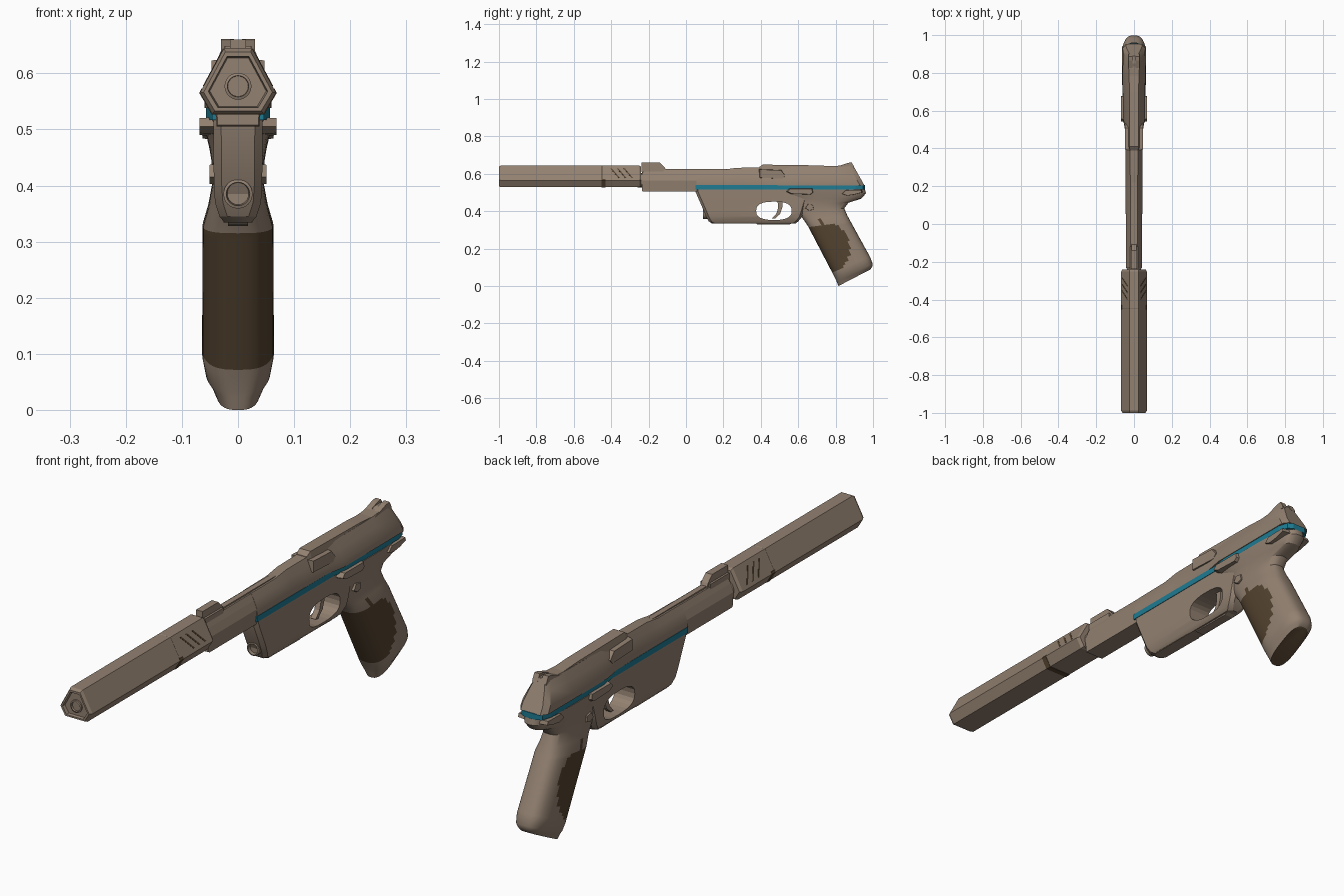
import bpy, bmesh, math
from mathutils import Vector

if "Cube" in bpy.data.objects:
    bpy.data.objects.remove(bpy.data.objects["Cube"])


def material(name, rgb):
    m = bpy.data.materials.new(name)
    m.diffuse_color = (*rgb, 1)
    m.use_nodes = True
    m.node_tree.nodes["Principled BSDF"].inputs["Base Color"].default_value = m.diffuse_color
    return m


BODY = material("brown_body", (0.29, 0.22, 0.165))
DARK = material("dark_brown_grip", (0.088, 0.056, 0.029))
BLUE = material("blue_stripe", (0.013, 0.20, 0.29))


def loft(name, rings, mat=BODY, smooth=None, mirror=False):
    """Skin a list of equal-length rings and cap both ends."""
    bm = bmesh.new()
    for s in ((1, -1) if mirror else (1,)):
        rows = [[bm.verts.new((p[0] * s, p[1], p[2])) for p in r] for r in rings]
        n = len(rows[0])
        for a, b in zip(rows, rows[1:]):
            for i in range(n):
                bm.faces.new((a[i], a[(i + 1) % n], b[(i + 1) % n], b[i]))
        bm.faces.new(rows[0])
        bm.faces.new(rows[-1])
    bmesh.ops.recalc_face_normals(bm, faces=bm.faces)
    me = bpy.data.meshes.new(name)
    bm.to_mesh(me)
    bm.free()
    me.materials.append(mat)
    ob = bpy.data.objects.new(name, me)
    bpy.context.collection.objects.link(ob)
    if smooth:
        bpy.ops.object.select_all(action='DESELECT')
        ob.select_set(True)
        bpy.context.view_layer.objects.active = ob
        bpy.ops.object.shade_smooth_by_angle(angle=math.radians(smooth))
    return ob


def prism(name, yz, x0, x1, mat=BODY, mirror=False, taper=1.0):
    """Extrude a side profile across x; taper shrinks the outer end."""
    cy = sum(p[0] for p in yz) / len(yz)
    cz = sum(p[1] for p in yz) / len(yz)
    outer = [(x1, cy + (y - cy) * taper, cz + (z - cz) * taper) for y, z in yz]
    return loft(name, [[(x0, y, z) for y, z in yz], outer], mat, mirror=mirror)


def rect(y0, y1, z0, z1):
    return [(y0, z0), (y1, z0), (y1, z1), (y0, z1)]


def oval(n, e):
    """Unit superellipse points."""
    f = lambda v: math.copysign(abs(v) ** (2 / e), v)
    return [(f(math.cos(2 * math.pi * i / n)), f(math.sin(2 * math.pi * i / n))) for i in range(n)]


def tube(name, z, steps, mat=BODY):
    """Turned part along y from (y, radius) steps."""
    return loft(name, [[(r * u, y, z + r * v) for u, v in oval(24, 2)] for y, r in steps], mat, 30)


# Suppressor: six-sided sleeve with a recessed muzzle face
HEX = [(-.025, .645), (.025, .645), (.068, .565), (.046, .528), (-.046, .528), (-.068, .565)]


def hex_ring(y, s):
    return [(x * s, y, .578 + (z - .578) * s) for x, z in HEX]


loft("suppressor", [hex_ring(y, s) for y, s in
     ((-.24, .9), (-.232 - .02, 1), (-.447, 1), (-.449, .985), (-.451, 1),
      (-.988, 1), (-1, .9), (-1, .78), (-.988, .74))])
tube("muzzle_ring", .577, [(-.98, .024), (-.994, .024), (-.996, .019), (-.985, .018)])
tube("suppressor_collar", .565, [(-.26, .038), (-.21, .038)])

# Dark lower band on the suppressor
loft("suppressor_band", [[(x * 1.015, y, z) for x, z in
     ((.064, .573), (.068, .565), (.046, .5265), (-.046, .5265), (-.068, .565), (-.064, .573))]
     for y in (-.452, -.43)], DARK)

# Slanted slots on the upper facets
def facet(y, t, off):
    return (.025 + .043 * t + .88 * off, y, .645 - .08 * t + .47 * off)


for i in range(3):
    y = -.405 + i * .035
    loft("suppressor_slot", [[facet(y, .2, o), facet(y + .008, .2, o),
         facet(y + .052, .85, o), facet(y + .044, .85, o)] for o in (-.002, .0012)], DARK, mirror=True)


# Barrel and slide, sharing one faceted cross-section
def section(y, top, wt, ws, low, wb, lean=0.0):
    pts = [(wt, top), (ws * .5 + wt * .5, top * .55 + .565 * .45), (ws, .565), (wb, low)]
    pts += [(-x, z) for x, z in reversed(pts)]
    return [(x, y + lean * (top - z) / (top - low), z) for x, z in pts]


loft("barrel", [section(-.235, .615, .016, .040, .508, .036),
                section(-.228, .62, .018, .043, .505, .038),
                section(.30, .62, .018, .042, .505, .038)])
loft("barrel_rib", [[(x, y, z) for x, z in ((-.013, .61), (.013, .61), (.011, .625), (-.011, .625))]
                    for y in (-.11, .22)])
loft("slide", [section(.055, .621, .018, .0435, .538, .0445),
               section(.20, .622, .019, .044, .538, .0445),
               section(.27, .632, .020, .044, .538, .0445),
               section(.49, .634, .022, .045, .538, .046),
               section(.56, .636, .026, .057, .538, .059),
               section(.78, .640, .027, .060, .538, .060),
               section(.87, .648, .027, .059, .538, .060, .06),
               section(.892, .648, .020, .042, .538, .042, .062)], smooth=25)
loft("slide_top_panel", [[(-w, y, .60), (w, y, .60), (w * .72, y + d, z), (-w * .72, y + d, z)]
     for y, w, z, d in ((.38, .030, .635, .01), (.41, .033, .649, 0), (.70, .034, .645, 0), (.79, .034, .640, 0))])
prism("ejection_panel", [(.39, .578), (.52, .572), (.535, .59), (.51, .62), (.39, .625)],
      .025, .047, mirror=True, taper=.93)

# Sights
prism("front_sight", [(-.237, .61), (-.10, .61), (-.115, .635), (-.14, .66), (-.237, .66)], -.014, .014)
prism("front_sight_base", rect(-.235, -.12, .60, .632), -.022, .022)
prism("rear_sight_post", [(.80, .635), (.90, .635), (.886, .661), (.865, .658)], .007, .030, mirror=True)
prism("rear_sight_base", [(.79, .63), (.90, .63), (.89, .65), (.85, .65)], -.03, .03)

# Blue line running between slide and frame
OUT = [(.046, .052), (.046, .52), (.057, .585), (.057, .905), (.045, .945), (.025, .956)]
OUT += [(-x, y) for x, y in reversed(OUT)]
loft("side_stripe", [[(x, y, z) for x, y in OUT] for z in (.517, .539)], BLUE)


# Forward frame with trigger guard
def plan(z, y0, y1, w, c=.014):
    return [(x, y, z) for x, y in ((-w + c, y0), (w - c, y0), (w, y0 + c), (w, y1 - c),
                                   (w - c, y1), (-w + c, y1), (-w, y1 - c), (-w, y0 + c))]


frame = loft("front_frame", [plan(.334, .14, .585, .024), plan(.345, .122, .60, .033),
             plan(.37, .108, .62, .041), plan(.40, .096, .63, .043),
             plan(.505, .05, .66, .044), plan(.518, .05, .66, .044)], smooth=25)
hole = prism("trigger_opening_cutter", [(.47 + .095 * u, .402 + .049 * v) for u, v in oval(24, 2.6)], -.2, .2)
hole.hide_render = True
hole.display_type = 'WIRE'
cut = frame.modifiers.new("trigger_opening", 'BOOLEAN')
cut.operation = 'DIFFERENCE'
cut.solver = 'EXACT'
cut.object = hole

prism("trigger", [(.488, .47), (.518, .47), (.515, .42), (.503, .385), (.475, .360), (.460, .362),
                  (.484, .388), (.493, .42)], -.011, .011)
prism("under_rail", [(.15, .35), (.16, .336), (.345, .334), (.365, .35)], -.026, .026)
prism("guard_lip", [(.36, .345), (.38, .330), (.55, .328), (.60, .35)], -.018, .018)
tube("front_port", .385, [(.14, .026), (.092, .026), (.090, .021), (.102, .019)])

# Rear frame flowing into the raked grip: (front y, z, back y, z, half width)
spec = [(.50, .517, .957, .517, .060), (.52, .49, .962, .495, .057), (.575, .465, .937, .467, .051),
        (.582, .44, .868, .445, .047), (.60, .39, .846, .415, .046), (.632, .35, .862, .378, .053),
        (.655, .315, .880, .345, .063)]
low = (.788, .06, .987, .15, .064)
spec += [tuple(a + (b - a) * k / 22 for a, b in zip(spec[6], low)) for k in range(1, 23)]
spec += [(.802, .032, .998, .118, .058), (.806, .022, .996, .104, .050), (.815, .0, .985, .088, .040)]


def grip_ring(fy, fz, by, bz, w):
    return [(w * v, (fy + by) / 2 + u * (by - fy) / 2, (fz + bz) / 2 + u * (bz - fz) / 2)
            for u, v in oval(48, 2.8)]


grip = loft("rear_frame_and_grip", [grip_ring(*s) for s in spec], smooth=30)
grip.data.materials.append(DARK)
for f in grip.data.polygons:
    y, z = f.center.y - .742, f.center.z - .205
    along, across = .46 * y - .887 * z, .887 * y + .46 * z
    patch = (along / .14) ** 2 + (across / .132) ** 2 < 1
    strap = across < .0 and .085 < f.center.z < .31
    base = f.normal.z < -.75 and f.center.z < .06
    if patch or strap or base:
        f.material_index = 1

# Controls on both sides
prism("slide_stop", [(.535, .505), (.56, .492), (.67, .488), (.685, .50), (.68, .522), (.55, .522)],
      .04, .069, mirror=True, taper=.88)
prism("safety_lever", [(.83, .492), (.86, .482), (.90, .488), (.945, .50), (.94, .515), (.85, .513)],
      .03, .063, mirror=True, taper=.9)
prism("grip_button", [(.635, .415), (.66, .40), (.685, .41), (.68, .435), (.65, .44)],
      .03, .051, mirror=True, taper=.85)
